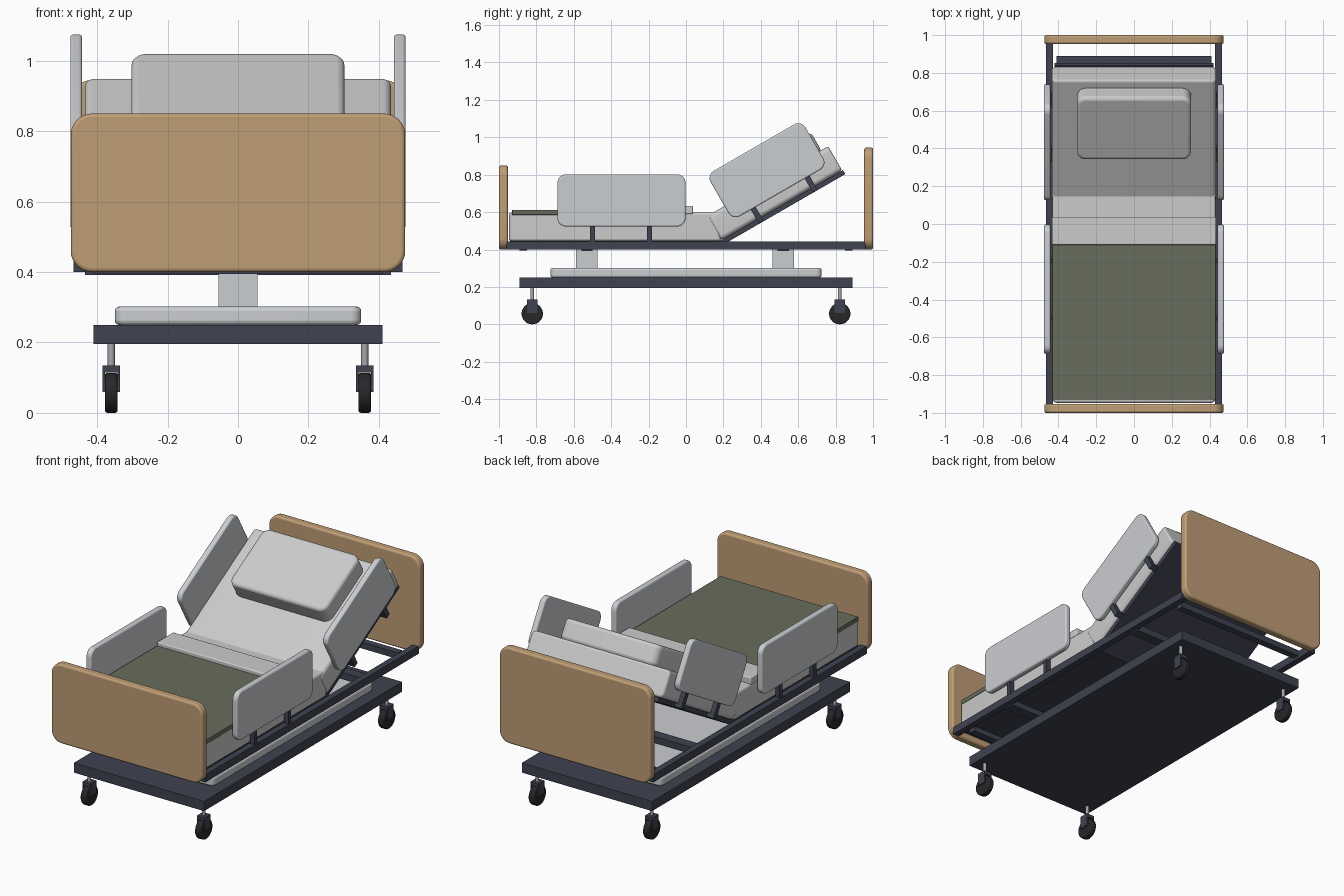
import bpy, bmesh, math
from mathutils import Matrix

if "Cube" in bpy.data.objects:
    bpy.data.objects.remove(bpy.data.objects["Cube"], do_unlink=True)


def material(name, rgb):
    m = bpy.data.materials.new(name)
    m.use_nodes = True
    m.diffuse_color = (*rgb, 1)
    m.node_tree.nodes["Principled BSDF"].inputs["Base Color"].default_value = (*rgb, 1)
    return m


WOOD = material("wood", (0.52, 0.34, 0.18))
STEEL = material("dark_steel", (0.05, 0.055, 0.08))
PLASTIC = material("light_plastic", (0.59, 0.61, 0.64))
SHEET = material("sheet", (0.67, 0.67, 0.70))
PILLOW = material("pillow_fabric", (0.56, 0.56, 0.56))
GREEN = material("green_blanket", (0.135, 0.155, 0.107))
METAL = material("metal", (0.38, 0.39, 0.42))
RUBBER = material("rubber", (0.02, 0.02, 0.022))

# The raised back section lives in a frame hinged at the seat
FLAT = Matrix()
BACK = Matrix.Translation((0, 0.19, 0.45)) @ Matrix.Rotation(math.radians(30), 4, 'X')


def finish(name, bm, mat, frame, rim):
    mesh = bpy.data.meshes.new(name)
    bm.to_mesh(mesh)
    bm.free()
    mesh.materials.append(mat)
    ob = bpy.data.objects.new(name, mesh)
    bpy.context.collection.objects.link(ob)
    ob.matrix_world = frame
    if rim:
        b = ob.modifiers.new("rim", 'BEVEL')
        b.width, b.segments, b.limit_method = rim, 3, 'ANGLE'
        b.angle_limit = math.radians(40)
    bpy.ops.object.select_all(action='DESELECT')
    bpy.context.view_layer.objects.active = ob
    ob.select_set(True)
    bpy.ops.object.shade_smooth_by_angle(angle=math.radians(35))
    return ob


def box(name, x, y, z, mat, frame=FLAT, axis=None, radius=0, rim=0):
    """Box from (min, max) ranges; edges along axis are rounded by radius."""
    bm = bmesh.new()
    bmesh.ops.create_cube(bm, size=1)
    for v in bm.verts:
        v.co = [(a + b) / 2 + c * (b - a) for (a, b), c in zip((x, y, z), v.co)]
    if axis is not None:
        edges = [e for e in bm.edges
                 if abs((e.verts[0].co - e.verts[1].co).normalized()[axis]) > 0.9]
        bmesh.ops.bevel(bm, geom=edges, offset=radius, segments=8,
                        profile=0.5, affect='EDGES')
    return finish(name, bm, mat, frame, rim)


def cylinder(name, centre, radius, depth, mat, axis='Z', rim=0):
    bm = bmesh.new()
    bmesh.ops.create_cone(bm, cap_ends=True, segments=32, radius1=radius,
                          radius2=radius, depth=depth)
    frame = Matrix.Translation(centre)
    if axis == 'X':
        frame = frame @ Matrix.Rotation(math.pi / 2, 4, 'Y')
    return finish(name, bm, mat, frame, rim)


def span(c, half):
    return (c - half, c + half)


def wide(half):
    return (-half, half)


# End boards
box("footboard", wide(0.475), (-1, -0.953), (0.4, 0.85), WOOD, axis=1, radius=0.06, rim=0.01)
box("headboard", wide(0.475), (0.953, 1), (0.4, 0.945), WOOD, axis=1, radius=0.06, rim=0.01)

# Base chassis and its raised cover
box("base_chassis", wide(0.41), wide(0.89), (0.195, 0.25), STEEL)
box("base_cover", wide(0.35), wide(0.725), (0.25, 0.302), PLASTIC, axis=2, radius=0.03, rim=0.012)

# Lift columns and cross beams
for end, y in (("foot", -0.53), ("head", 0.52)):
    box(f"{end}_lift_column", wide(0.055), span(y, 0.057), (0.29, 0.4), PLASTIC)
    box(f"{end}_column_beam", wide(0.435), span(y, 0.03), (0.392, 0.43), STEEL)
for end, y in (("foot", -0.87), ("head", 0.87)):
    box(f"{end}_cross_beam", wide(0.41), span(y, 0.02), (0.395, 0.43), STEEL)

# Mattress and its two platforms
box("seat_platform", wide(0.42), (-0.94, 0.2), (0.425, 0.447), STEEL)
box("back_platform", wide(0.42), (-0.005, 0.75), (-0.025, 0), STEEL, BACK)
box("seat_mattress", wide(0.432), (-0.947, 0.19), (0.445, 0.597), SHEET, axis=2, radius=0.025, rim=0.012)
box("back_mattress", wide(0.435), (0, 0.745), (0, 0.15), SHEET, BACK, axis=1, radius=0.025, rim=0.012)

# Bedding
box("blanket", wide(0.434), (-0.93, -0.03), (0.585, 0.612), GREEN, rim=0.003)
box("folded_sheet", wide(0.434), (-0.11, 0.037), (0.59, 0.634), SHEET, rim=0.006)
box("pillow", wide(0.302), (0.32, 0.702), (0.145, 0.26), PILLOW, BACK, axis=2, radius=0.045, rim=0.018)

for side, s in (("left", 1), ("right", -1)):
    def x_range(a, b):
        return tuple(sorted((a * s, b * s)))

    # Long frame rail
    box(f"{side}_frame_rail", x_range(0.43, 0.467), wide(0.96), (0.4, 0.443), STEEL)

    # Guard panels with posts, one flat and one following the backrest
    panel_x, post_x = x_range(0.443, 0.476), x_range(0.436, 0.462)
    box(f"{side}_foot_guard", panel_x, (-0.687, -0.003), (0.523, 0.802), PLASTIC,
        axis=0, radius=0.045, rim=0.008)
    box(f"{side}_head_guard", panel_x, (0.105, 0.69), (0.062, 0.342), PLASTIC, BACK,
        axis=0, radius=0.045, rim=0.008)
    for i, y in enumerate((-0.5, -0.195)):
        box(f"{side}_foot_guard_post_{i + 1}", post_x, span(y, 0.013), (0.43, 0.56), STEEL)
    for i, y in enumerate((0.232, 0.565)):
        box(f"{side}_head_guard_post_{i + 1}", post_x, span(y, 0.015), (-0.01, 0.1), STEEL, BACK)
        box(f"{side}_head_guard_bracket_{i + 1}", x_range(0.4, 0.462), span(y, 0.015),
            (-0.022, 0.0), STEEL, BACK)

    # Casters
    for end, e in (("foot", -1), ("head", 1)):
        x, y = 0.36 * s, 0.822 * e
        tag = f"{end}_{side}_caster"
        cylinder(f"{tag}_wheel", (x, y, 0.057), 0.057, 0.036, RUBBER, 'X', rim=0.007)
        cylinder(f"{tag}_stem", (x, y, 0.163), 0.01, 0.075, METAL)
        box(f"{tag}_fork_top", span(x, 0.025), span(y, 0.027), (0.115, 0.134), STEEL)
        for i, d in enumerate((-0.0215, 0.0215)):
            box(f"{tag}_fork_cheek_{i + 1}", span(x + d, 0.0035), span(y, 0.027),
                (0.06, 0.116), STEEL)
